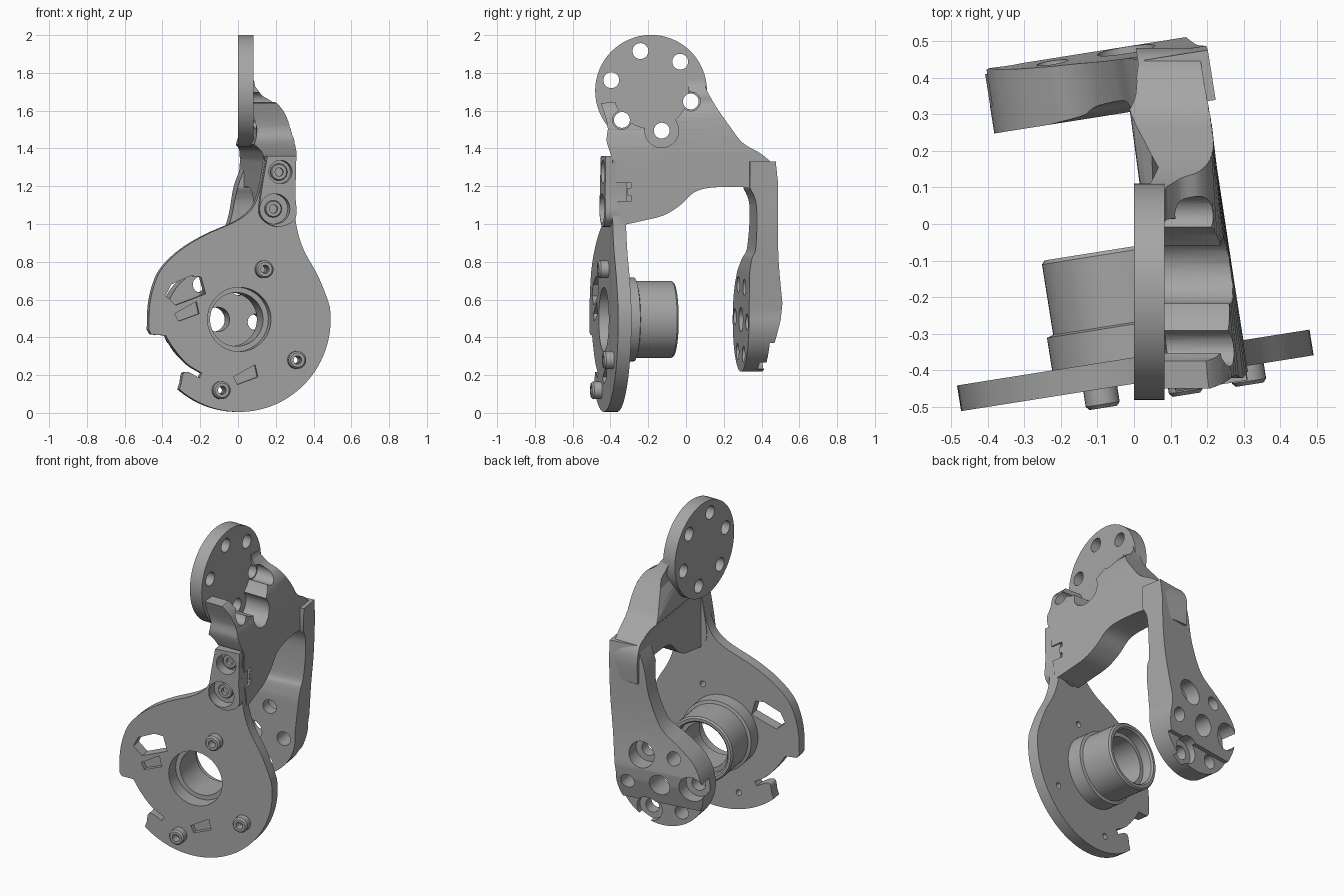
import bpy, bmesh
from math import sin, cos, radians, pi
from mathutils import Matrix, Vector

cube = bpy.data.objects.get("Cube")
if cube:
    bpy.data.objects.remove(cube)

grey = bpy.data.materials.new("machined grey")
grey.use_nodes = True
COLOUR = (0.38, 0.38, 0.38, 1)
grey.diffuse_color = COLOUR
grey.node_tree.nodes["Principled BSDF"].inputs["Base Color"].default_value = COLOUR

FLAT = Matrix.Identity(4)
# Frame of the hinge: turned about z, with the hinge axis at local x = 0
TILT = Matrix.Rotation(radians(9), 4, 'Z') @ Matrix.Translation((-0.0615, 0, 0))
HUB_Z = 0.495


def finish(name, bm, frame):
    bmesh.ops.transform(bm, matrix=frame, verts=bm.verts)
    bmesh.ops.recalc_face_normals(bm, faces=bm.faces)
    mesh = bpy.data.meshes.new(name)
    bm.to_mesh(mesh)
    bm.free()
    mesh.materials.append(grey)
    ob = bpy.data.objects.new(name, mesh)
    bpy.context.collection.objects.link(ob)
    return ob


def prism(name, pts, axis, lo, hi, frame=FLAT):
    """Extrude a 2D outline along x (outline in y, z) or y (outline in x, z)."""
    bm = bmesh.new()
    place = (lambda a, b: (lo, a, b)) if axis == 'x' else (lambda a, b: (a, lo, b))
    face = bm.faces.new([bm.verts.new(place(a, b)) for a, b in pts])
    out = bmesh.ops.extrude_face_region(bm, geom=[face])
    shift = Vector((hi - lo, 0, 0) if axis == 'x' else (0, hi - lo, 0))
    bmesh.ops.translate(bm, vec=shift, verts=[v for v in out["geom"] if isinstance(v, bmesh.types.BMVert)])
    return finish(name, bm, frame)


def arc(c, r, a0=0, a1=360, n=40):
    full = abs(a1 - a0) == 360
    steps = n if full else n + 1
    return [(c[0] + r * cos(radians(a0 + (a1 - a0) * i / n)),
             c[1] + r * sin(radians(a0 + (a1 - a0) * i / n))) for i in range(steps)]


def curve(pts, n=5):
    """Smooth open curve through the points."""
    p = [Vector(q) for q in [pts[0]] + pts + [pts[-1]]]
    out = []
    for a, b, c, d in zip(p, p[1:], p[2:], p[3:]):
        for i in range(n):
            t = i / n
            out.append(tuple(0.5 * (2 * b + (c - a) * t + (2 * a - 5 * b + 4 * c - d) * t * t
                                    + (3 * b - a - 3 * c + d) * t ** 3)))
    return out + [pts[-1]]


def lathe(name, profile, x, z, frame, steps=56):
    """Spin a closed (radius, y) profile around an axis along y."""
    bm = bmesh.new()
    rings = [[bm.verts.new((x + r * cos(2 * pi * i / steps), y, z + r * sin(2 * pi * i / steps)))
              for i in range(steps)] for r, y in profile]
    for a, b in zip(rings, rings[1:] + rings[:1]):
        for i in range(steps):
            j = (i + 1) % steps
            bm.faces.new((a[i], a[j], b[j], b[i]))
    return finish(name, bm, frame)


def combine(ob, other, op='DIFFERENCE'):
    mod = ob.modifiers.new(op, 'BOOLEAN')
    mod.operation, mod.object, mod.solver = op, other, 'EXACT'
    bpy.context.view_layer.objects.active = ob
    bpy.ops.object.modifier_apply(modifier=mod.name)
    bpy.data.objects.remove(other)


def bore(ob, c, r, axis, lo, hi, frame=FLAT):
    combine(ob, prism("bore", arc(c, r, n=28), axis, lo, hi, frame))


# Front plate: round cheek with a side lobe, a notch and a neck
FRONT, BACK = -0.431, -0.36
outline = (curve([(0.305, 1.34), (0.295, 1.16), (0.305, 1.0), (0.345, 0.865), (0.42, 0.73), (0.47, 0.61)])
           + arc((0, HUB_Z), 0.49, 8, -131, 36)
           + curve([(-0.31, 0.16), (-0.3, 0.21), (-0.27, 0.215), (-0.215, 0.185)])
           + curve([(-0.2, 0.21), (-0.28, 0.26), (-0.35, 0.34), (-0.395, 0.41)])
           + [(-0.47, 0.415)]
           + curve([(-0.485, 0.44), (-0.48, 0.57), (-0.455, 0.68), (-0.41, 0.77), (-0.31, 0.865), (-0.175, 0.945),
                    (0.01, 1.03), (0.095, 1.13), (0.14, 1.34)]))
plate = prism("front_plate", outline, 'y', FRONT, BACK, TILT)
neck = prism("neck_pad", curve([(0.3, 1.36), (0.295, 1.16), (0.295, 1.03), (0.2, 0.985), (0.11, 1.04), (0.11, 1.15),
                                (0.145, 1.36)]), 'y', -0.47, -0.355, TILT)
bore(plate, (0, HUB_Z), 0.185, 'y', -0.6, -0.2, TILT)
window = [(-0.395, 0.62), (-0.365, 0.68), (-0.26, 0.725), (-0.205, 0.72), (-0.18, 0.63), (-0.34, 0.57)]
combine(plate, prism("window", window, 'y', -0.6, -0.2, TILT))
for px, pz in ((-0.28, 0.545), (0.035, 0.21)):
    pocket = [(px - 0.065, pz - 0.02), (px - 0.045, pz - 0.06), (px + 0.065, pz - 0.02), (px + 0.05, pz + 0.045)]
    combine(plate, prism("pocket", pocket, 'y', -0.6, FRONT + 0.03, TILT))

# Counterbored screws in the neck
for i, (sx, sz, r) in enumerate(((0.215, 1.275, 0.062), (0.185, 1.08, 0.08))):
    for part in (plate, neck):
        bore(part, (sx, sz), r, 'y', -0.6, -0.4, TILT)
    lathe(f"neck_screw_{i + 1}", [(0.022, -0.39), (0.022, -0.425), (0.04, -0.425), (0.045, -0.418), (0.045, -0.39)],
          sx, sz, TILT, 24)

# Socket screws standing on the plate
for i, (sx, sz) in enumerate(((0.13, 0.76), (0.305, 0.28), (-0.1, 0.12))):
    bore(plate, (sx, sz), 0.018, 'y', -0.6, -0.2, TILT)
    lathe(f"plate_screw_{i + 1}", [(0.022, FRONT + 0.01), (0.022, FRONT - 0.052), (0.038, FRONT - 0.052),
                                   (0.047, FRONT - 0.042), (0.047, FRONT + 0.01)], sx, sz, TILT, 24)

# Bearing tube with a flange and stepped bore
lathe("bearing_tube", [(0.17, FRONT), (0.19, FRONT), (0.19, BACK), (0.222, BACK), (0.222, -0.27), (0.204, -0.265),
                       (0.204, -0.07), (0.195, -0.06), (0.178, -0.06), (0.168, -0.07), (0.168, -0.13),
                       (0.142, -0.13), (0.142, -0.34), (0.17, -0.34)], 0, HUB_Z, TILT)

# Rear arm: round lug flowing up into a narrow strut
arm_outline = (curve([(0.335, 1.33), (0.325, 1.0), (0.3, 0.75), (0.275, 0.52)])
               + arc((0, HUB_Z), 0.277, 0, -235, 40)
               + curve([(-0.1, 0.77), (0.0, 0.85), (0.075, 1.02), (0.11, 1.2), (0.16, 1.33)]))
arm = prism("rear_arm", arm_outline, 'y', 0.2, 0.6, TILT)
arm_side = ([(0.304, 0.1)] + curve([(0.304, 0.75), (0.315, 0.82), (0.335, 0.88), (0.335, 1.1), (0.3, 1.19)])
            + [(0.3, 1.4), (0.43, 1.4)] + curve([(0.45, 1.22), (0.455, 0.85), (0.482, 0.58)])
            + [(0.475, 0.5), (0.445, 0.37), (0.42, 0.37), (0.41, 0.1)])
combine(arm, prism("arm_side", arm_side, 'x', -1, 1, TILT), 'INTERSECT')
bore(arm, (0, HUB_Z), 0.065, 'y', 0, 1, TILT)
for k in range(6):
    a = radians(56 + 60 * k)
    spot = (0.205 * cos(a), HUB_Z + 0.205 * sin(a))
    bore(arm, spot, 0.043, 'y', 0, 1, TILT)
    if k % 2 == 0:
        bore(arm, spot, 0.08, 'y', 0.38, 1, TILT)

# Side web: leans from the vertical wall in to the mounting disc
web_profile = ([(0.03, 1.76), (0.085, 1.76)]
               + curve([(0.09, 1.73), (0.13, 1.68), (0.185, 1.645), (0.225, 1.58), (0.242, 1.48), (0.25, 1.38)])
               + [(0.25, 0.9), (0.08, 0.9)] + curve([(0.08, 1.34), (0.06, 1.39), (0.03, 1.42)]))
web = prism("side_web", web_profile, 'y', -0.7, 0.7)
for v in web.data.vertices:
    v.co.x -= 0.156 * v.co.y * min(1, max(0, (1.72 - v.co.z) / 0.35))
web_side = (curve([(-0.45, 1.64), (-0.415, 1.52), (-0.42, 1.44), (-0.395, 1.36)])
            + curve([(-0.375, 1.34), (-0.365, 1.15), (-0.345, 1.0)])
            + curve([(-0.33, 0.995), (-0.24, 1.015), (-0.12, 1.045), (-0.03, 1.1), (0.04, 1.165), (0.13, 1.192),
                     (0.3, 1.195), (0.35, 1.17), (0.37, 1.1)])
            + curve([(0.475, 1.1), (0.48, 1.23), (0.46, 1.31), (0.4, 1.37), (0.3, 1.43), (0.23, 1.52),
                     (0.16, 1.62), (0.11, 1.71), (0.08, 1.8)])
            + [(0.05, 1.8), (-0.18, 1.66)])
combine(web, prism("web_side", web_side, 'x', -1, 1), 'INTERSECT')

# Mounting disc with its bolt circle, relieved into the web
HUB = (-0.185, 1.705)
disc = prism("mounting_disc", arc(HUB, 0.296, n=64), 'x', 0, 0.083)
bore(web, HUB, 0.2, 'x', 0.083, 1)
for k in range(6):
    a = radians(105 + 60 * k)
    spot = (HUB[0] + 0.218 * cos(a), HUB[1] + 0.218 * sin(a))
    bore(disc, spot, 0.042, 'x', -1, 1)
    bore(web, spot, 0.042, 'x', -1, 1)
    bore(web, spot, 0.09 if k == 3 else 0.05, 'x', 0.083, 1)

# Small locating notch in the web
notch = [(-0.38, 1.12), (-0.29, 1.12), (-0.29, 1.15), (-0.31, 1.15), (-0.31, 1.19), (-0.29, 1.19), (-0.29, 1.22),
         (-0.38, 1.22)]
combine(web, prism("notch", notch, 'x', 0.25, 1))

# Shading: smooth curves, crisp machined edges
bpy.ops.object.select_all(action='DESELECT')
for ob in (plate, neck, arm, web, disc, *[o for o in bpy.data.objects if "screw" in o.name or "tube" in o.name]):
    ob.select_set(True)
bpy.context.view_layer.objects.active = plate
bpy.ops.object.shade_smooth_by_angle(angle=radians(30))
